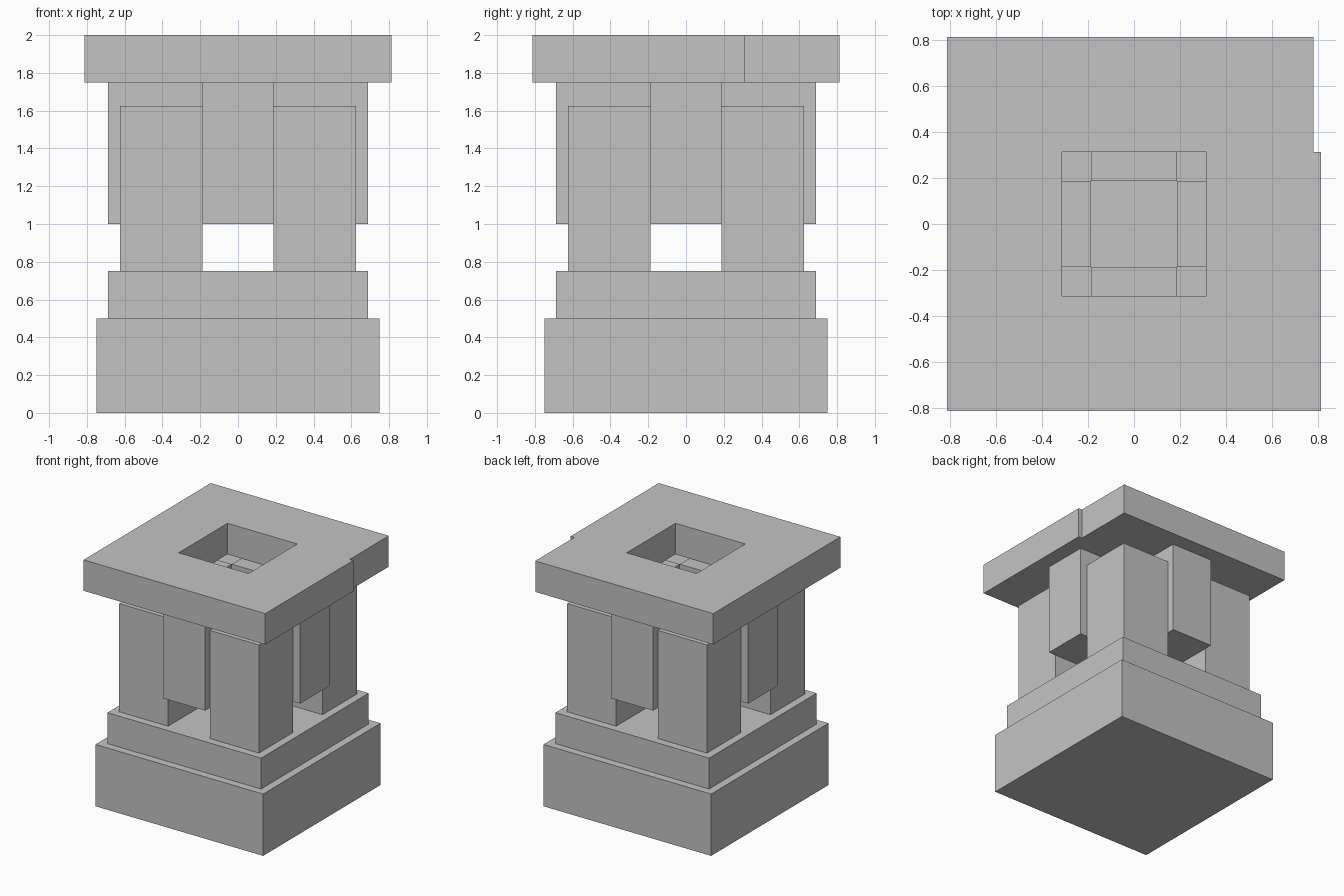
import bpy
import bmesh

# Remove the default cube only
cube = bpy.data.objects.get("Cube")
if cube:
    bpy.data.objects.remove(cube, do_unlink=True)

# Single stone colour
GREY = (0.55, 0.55, 0.55, 1.0)
stone = bpy.data.materials.new("grey stone")
stone.use_nodes = True
stone.diffuse_color = GREY
bsdf = next(n for n in stone.node_tree.nodes if n.type == "BSDF_PRINCIPLED")
bsdf.inputs["Base Color"].default_value = GREY


def finish(bm, name):
    bmesh.ops.recalc_face_normals(bm, faces=bm.faces)
    mesh = bpy.data.meshes.new(name)
    bm.to_mesh(mesh)
    bm.free()
    mesh.materials.append(stone)
    obj = bpy.data.objects.new(name, mesh)
    bpy.context.collection.objects.link(obj)
    return obj


def box(name, x, y, z):
    """Box spanning the given (low, high) range on each axis."""
    bm = bmesh.new()
    bmesh.ops.create_cube(bm, size=1)
    for v in bm.verts:
        for axis, (low, high) in enumerate((x, y, z)):
            v.co[axis] = low if v.co[axis] < 0 else high
    return finish(bm, name)


def span(low, high, sign):
    return tuple(sorted((low * sign, high * sign)))


BASE, STEP, ROOF = 0.75, 0.6875, 0.8125
GAP, PILLAR, HOLE = 0.1875, 0.625, 0.3125
NOTCH = 0.78

# Stepped base
box("base_block", (-BASE, BASE), (-BASE, BASE), (0, 0.5))
box("base_step", (-STEP, STEP), (-STEP, STEP), (0.5, 0.75))

# Four corner pillars
for sx, side in ((-1, "right"), (1, "left")):
    for sy, end in ((-1, "front"), (1, "back")):
        box(f"{end}_{side}_pillar", span(GAP, PILLAR, sx),
            span(GAP, PILLAR, sy), (0.75, 1.625))

# Four blocks hanging from the roof between the pillars
for s, side, end in ((-1, "right", "front"), (1, "left", "back")):
    box(f"{side}_hanging_block", span(GAP, STEP, s), (-GAP, GAP), (1.0, 1.75))
    box(f"{end}_hanging_block", (-GAP, GAP), span(GAP, STEP, s), (1.0, 1.75))

# Roof slab with a square opening and a shallow setback at its back left side
bm = bmesh.new()
xs = (-ROOF, -HOLE, HOLE, NOTCH, ROOF)
ys = (-ROOF, -HOLE, HOLE, ROOF)
grid = [[bm.verts.new((x, y, 1.75)) for x in xs] for y in ys]
for j in range(len(ys) - 1):
    for i in range(len(xs) - 1):
        opening = i == 1 and j == 1
        setback = i == 3 and j == 2
        if not opening and not setback:
            bm.faces.new((grid[j][i], grid[j][i + 1],
                          grid[j + 1][i + 1], grid[j + 1][i]))
bmesh.ops.delete(bm, geom=[v for v in bm.verts if not v.link_faces], context="VERTS")
bottom = list(bm.faces)
raised = bmesh.ops.extrude_face_region(bm, geom=bottom, use_keep_orig=True)
top = [g for g in raised["geom"] if isinstance(g, bmesh.types.BMVert)]
bmesh.ops.translate(bm, verts=top, vec=(0, 0, 0.25))
bmesh.ops.dissolve_limit(bm, angle_limit=0.01, verts=bm.verts, edges=bm.edges)
finish(bm, "roof_slab")
